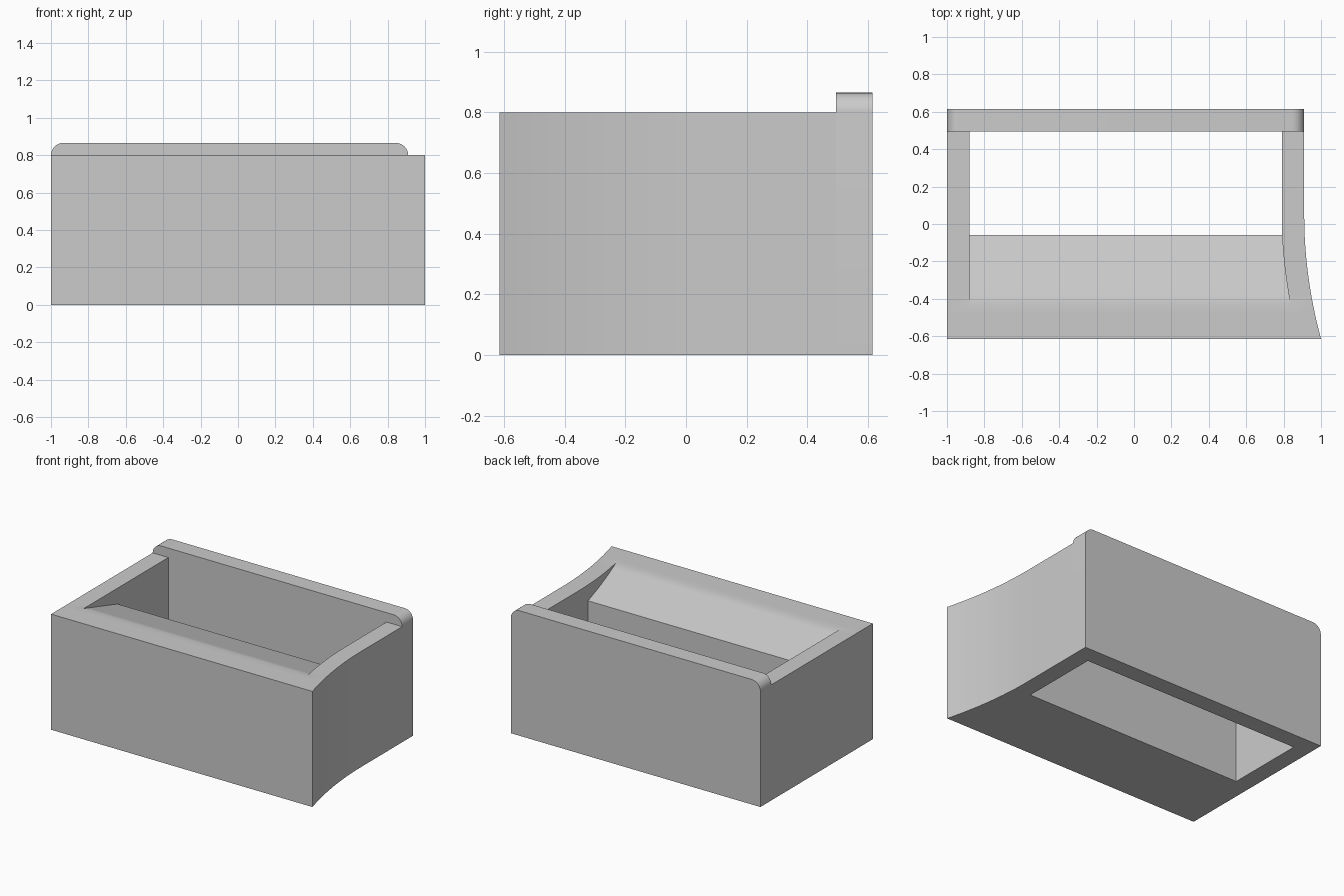
import bpy
import bmesh
import math

cube = bpy.data.objects.get("Cube")
if cube:
    bpy.data.objects.remove(cube)

HEIGHT, RAIL = 0.8, 0.865
FRONT, BACK = -0.615, 0.615
WALL = 0.12
LIP, LEDGE, INNER_BACK = -0.43, -0.06, BACK - WALL
LEDGE_Z = 0.69

grey = bpy.data.materials.new("plain_grey")
grey.use_nodes = True
colour = (0.6, 0.6, 0.6, 1)
grey.diffuse_color = colour
grey.node_tree.nodes["Principled BSDF"].inputs["Base Color"].default_value = colour


def finish(name, bm):
    mesh = bpy.data.meshes.new(name)
    bm.to_mesh(mesh)
    bm.free()
    mesh.materials.append(grey)
    obj = bpy.data.objects.new(name, mesh)
    bpy.context.collection.objects.link(obj)
    bpy.ops.object.select_all(action="DESELECT")
    obj.select_set(True)
    bpy.context.view_layer.objects.active = obj
    bpy.ops.object.shade_smooth_by_angle(angle=math.radians(30))


def steps(a, b, n):
    return [a + (b - a) * i / n for i in range(n + 1)]


def side_x(y):
    """Flared side: straight at the back, sweeping out to the front."""
    t = max(0, (0.05 - y) / (0.05 - FRONT))
    return 0.91 + 0.09 * t ** 2


def section(bm, y, floor):
    """Trough-shaped cross-section at depth y."""
    inset = WALL * min(1, (y - FRONT) / (LIP - FRONT))
    left, right = -1, side_x(y)
    pts = [(left, 0), (left, HEIGHT), (left + inset, HEIGHT), (left + inset, floor),
           (right - inset, floor), (right - inset, HEIGHT), (right, HEIGHT), (right, 0)]
    return [bm.verts.new((x, y, z)) for x, z in pts]


def loft(bm, rings, segments):
    for r0, r1 in zip(rings, rings[1:]):
        for a, b in segments:
            bm.faces.new((r0[a], r0[b], r1[b], r1[a]))


# Body: solid front with a flat lip and sloped ledge, open shaft behind it
bm = bmesh.new()
front_rings = [section(bm, y, HEIGHT) for y in steps(FRONT, LIP, 4)]
for y in steps(LIP, LEDGE, 7)[1:]:
    slope = (y - LIP) / (LEDGE - LIP)
    front_rings.append(section(bm, y, HEIGHT + (LEDGE_Z - HEIGHT) * slope))
loft(bm, front_rings, [(i, (i + 1) % 8) for i in range(8)])

depths = steps(LEDGE, 0.05, 2) + [INNER_BACK]
shaft_rings = [section(bm, y, 0) for y in depths]
loft(bm, shaft_rings, [(0, 1), (1, 2), (2, 3), (3, 0), (4, 5), (5, 6), (6, 7), (7, 4)])

# Front panel and the vertical face under the ledge
first, last, shaft = front_rings[0], front_rings[-1], shaft_rings[0]
bm.faces.new((first[0], first[7], first[6], first[1]))
bm.faces.new((last[4], last[3], shaft[3], shaft[4]))
bmesh.ops.remove_doubles(bm, verts=bm.verts, dist=0.0005)
finish("box_body", bm)

# Back wall: rises above the sides as a rail with rounded ends
bm = bmesh.new()
radius = RAIL - HEIGHT
right = side_x(BACK)
outline = [(-1, 0), (right, 0)]
for cx, start in ((right - radius, 0), (-1 + radius, 90)):
    for angle in steps(start, start + 90, 8):
        a = math.radians(angle)
        outline.append((cx + radius * math.cos(a), HEIGHT + radius * math.sin(a)))
face = bm.faces.new([bm.verts.new((x, INNER_BACK, z)) for x, z in outline])
extruded = bmesh.ops.extrude_face_region(bm, geom=[face], use_keep_orig=True)
moved = [g for g in extruded["geom"] if isinstance(g, bmesh.types.BMVert)]
bmesh.ops.translate(bm, verts=moved, vec=(0, BACK - INNER_BACK, 0))
bmesh.ops.recalc_face_normals(bm, faces=bm.faces)
finish("back_wall", bm)
